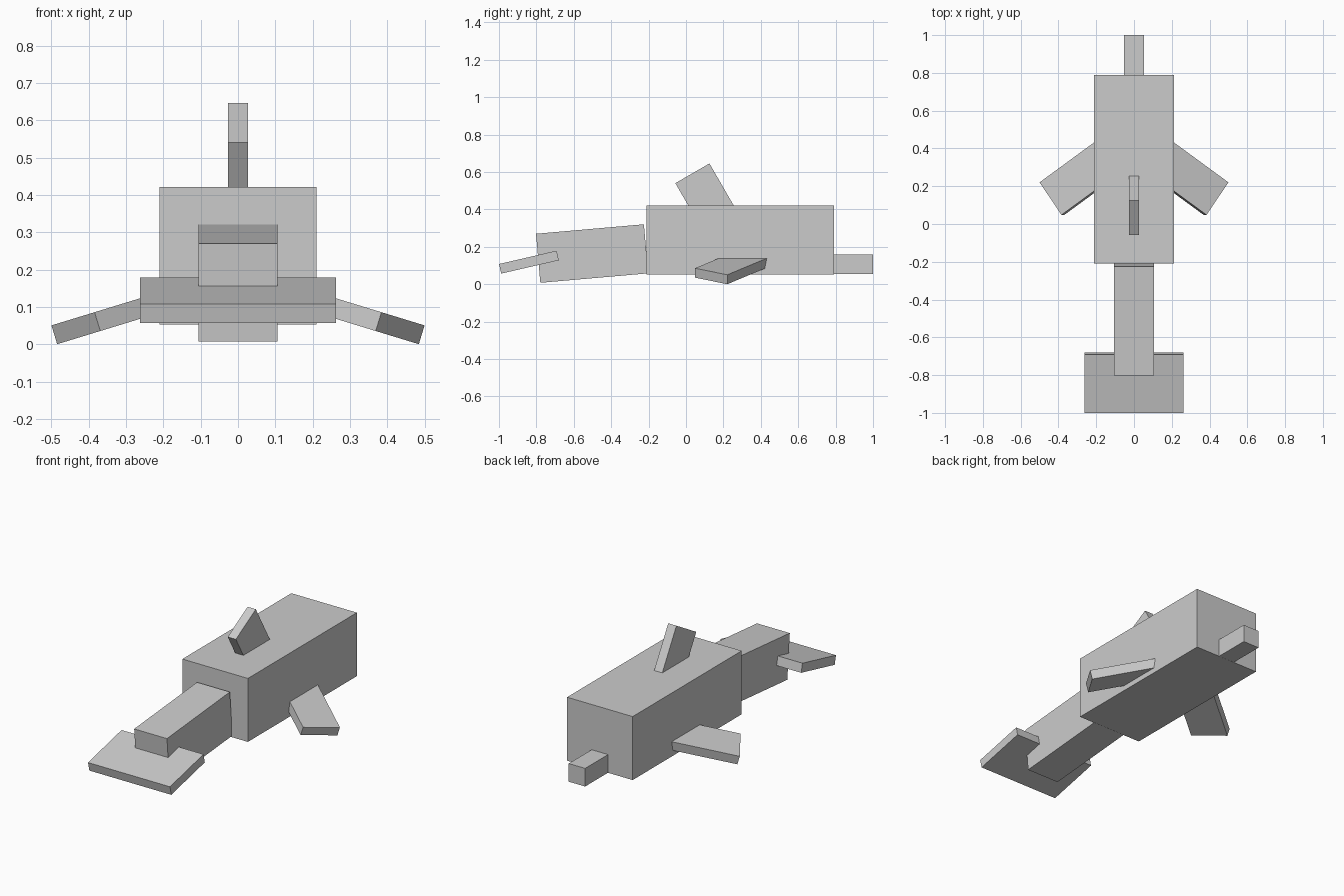
import bpy
from math import radians
from mathutils import Matrix, Vector

if "Cube" in bpy.data.objects:
    bpy.data.objects.remove(bpy.data.objects["Cube"])

U = 1 / 19  # one block unit: the body is 19 units long


def box(name, size, centre, pitch=0, roll=0, yaw=0):
    """Box sized in block units, yawed, then rolled about y, then pitched about x."""
    bpy.ops.mesh.primitive_cube_add(size=1)
    ob = bpy.context.object
    ob.name = ob.data.name = name
    rot = (Matrix.Rotation(radians(pitch), 4, 'X')
           @ Matrix.Rotation(radians(roll), 4, 'Y')
           @ Matrix.Rotation(radians(yaw), 4, 'Z'))
    scale = Matrix.Diagonal((*(Vector(size) * U), 1))
    ob.data.transform(rot @ scale)
    ob.location = centre
    return ob


# Body and snout, head towards +y
box("body", (8, 19, 7), (0, 0.29, 0.237))
box("snout", (2, 4, 2), (0, 0.895, 0.106))

# Tail stem and horizontal fluke
box("tail", (4, 11, 5), (0, -0.502, 0.164), pitch=5)
box("tail_fluke", (10, 6, 1), (0, -0.84, 0.118), pitch=13)

# Swept-back dorsal fin
box("dorsal_fin", (1, 4, 5), (0, 0.1, 0.479), pitch=30)

# Mirrored pair of drooping side flippers
for side, label in ((1, "right"), (-1, "left")):
    box(label + "_flipper", (7, 4, 1), (side * 0.29, 0.24, 0.087),
        roll=17 * side, yaw=-35 * side)
